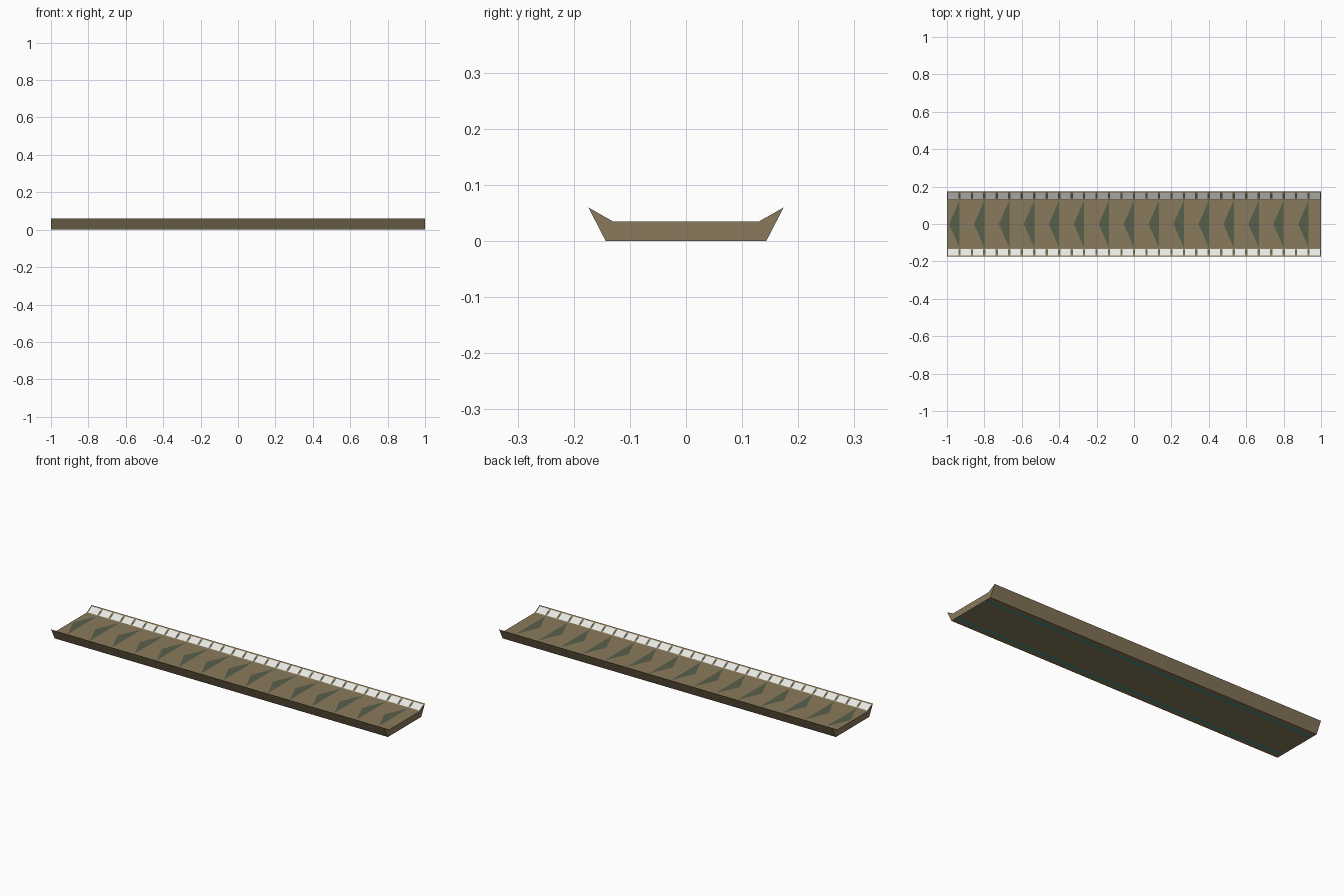
import bpy, bmesh

if "Cube" in bpy.data.objects:
    bpy.data.objects.remove(bpy.data.objects["Cube"])

COLOURS = {
    "earth brown": (0.252, 0.193, 0.106),
    "moss green": (0.098, 0.116, 0.070),
    "off white": (0.87, 0.87, 0.84),
    "teal": (0.0, 0.38, 0.45),
}
BROWN, GREEN, WHITE, TEAL = range(4)
FLOOR, RIM_IN, RIM_OUT = 0.035, 0.13, 0.174
GAP = 0.006
TILE = (0.08, 0.85)      # tile extent across the rim
MOSS = (0.25, 0.65)      # moss extent across the rim
STRIP = (0.104, 0.112)   # underside strip extent in y

# Channel body: one cross-section swept along x
half = [(0.143, 0), (RIM_OUT, 0.06), (RIM_IN, FLOOR)]
profile = half + [(-y, z) for y, z in reversed(half)]
bm = bmesh.new()
ends = [[bm.verts.new((x, y, z)) for y, z in profile] for x in (-1, 1)]
bm.faces.new(ends[0])
bm.faces.new(ends[1])
for i in range(6):
    j = (i + 1) % 6
    bm.faces.new((ends[0][i], ends[0][j], ends[1][j], ends[1][i]))
bmesh.ops.recalc_face_normals(bm, faces=bm.faces)


def cut(test, point, normal):
    """Score a line across the faces that pass the test."""
    bm.normal_update()
    faces = [f for f in bm.faces if test(f)]
    geom = faces + list({e for f in faces for e in f.edges}) \
        + list({v for f in faces for v in f.verts})
    bmesh.ops.bisect_plane(bm, geom=geom, dist=1e-6,
                           plane_co=point, plane_no=normal)


def is_floor(f):
    return f.normal.z > 0.99


def is_bottom(f):
    return f.normal.z < -0.99


def is_rim(f, side):
    return 0.5 < f.normal.z < 0.99 and f.calc_center_median().y * side > 0


# Underside strips, painted between two long cuts
for side in (-1, 1):
    for y in STRIP:
        cut(is_bottom, (0, side * y, 0), (0, 1, 0))
bm.normal_update()
for f in bm.faces:
    if is_bottom(f) and STRIP[0] < abs(f.calc_center_bounds().y) < STRIP[1]:
        f.material_index = TEAL

# Arrow markings along the floor
LENGTH, SPREAD = 0.056, 0.127
for i in range(15):
    base = -0.933 + i * 2 / 15
    tip = base - LENGTH
    for x in (tip, base):
        cut(is_floor, (x, 0, 0), (1, 0, 0))

    def in_band(f):
        return is_floor(f) and tip < f.calc_center_bounds().x < base

    for side in (-1, 1):
        cut(in_band, (tip, 0, 0), (SPREAD, -side * LENGTH, 0))
    bm.normal_update()
    for f in bm.faces:
        # The arrow is the face of the band that straddles the centre line
        if in_band(f) and abs(f.calc_center_bounds().y) < 0.01:
            f.material_index = GREEN

# Rim tiles with brown borders, and moss in their joints
for side in (-1, 1):
    def rim_t(f):
        return (abs(f.calc_center_bounds().y) - RIM_IN) / (RIM_OUT - RIM_IN)

    def cut_along(test, t):
        y = side * (RIM_IN + t * (RIM_OUT - RIM_IN))
        cut(test, (0, y, 0), (0, 1, 0))

    def in_row(f):
        return is_rim(f, side) and TILE[0] < rim_t(f) < TILE[1]

    def in_joint(f):
        x = (f.calc_center_bounds().x + 1) * 15
        return in_row(f) and abs(x - round(x)) < GAP * 15

    for t in TILE:
        cut_along(lambda f: is_rim(f, side), t)
    for i in range(31):
        for x in (i / 15 - 1 - GAP, i / 15 - 1 + GAP):
            if abs(x) < 1:
                cut(in_row, (x, 0, 0), (1, 0, 0))
    for t in MOSS:
        cut_along(in_joint, t)
    bm.normal_update()
    for f in bm.faces:
        if in_joint(f):
            f.material_index = GREEN if MOSS[0] < rim_t(f) < MOSS[1] else BROWN
        elif in_row(f):
            f.material_index = WHITE

mesh = bpy.data.meshes.new("channel_body")
bm.to_mesh(mesh)
bm.free()
for name, rgb in COLOURS.items():
    mat = bpy.data.materials.new(name)
    mat.diffuse_color = (*rgb, 1.0)
    mat.use_nodes = True
    mat.node_tree.nodes["Principled BSDF"].inputs["Base Color"].default_value = mat.diffuse_color
    mesh.materials.append(mat)
body = bpy.data.objects.new("channel_body", mesh)
bpy.context.collection.objects.link(body)
